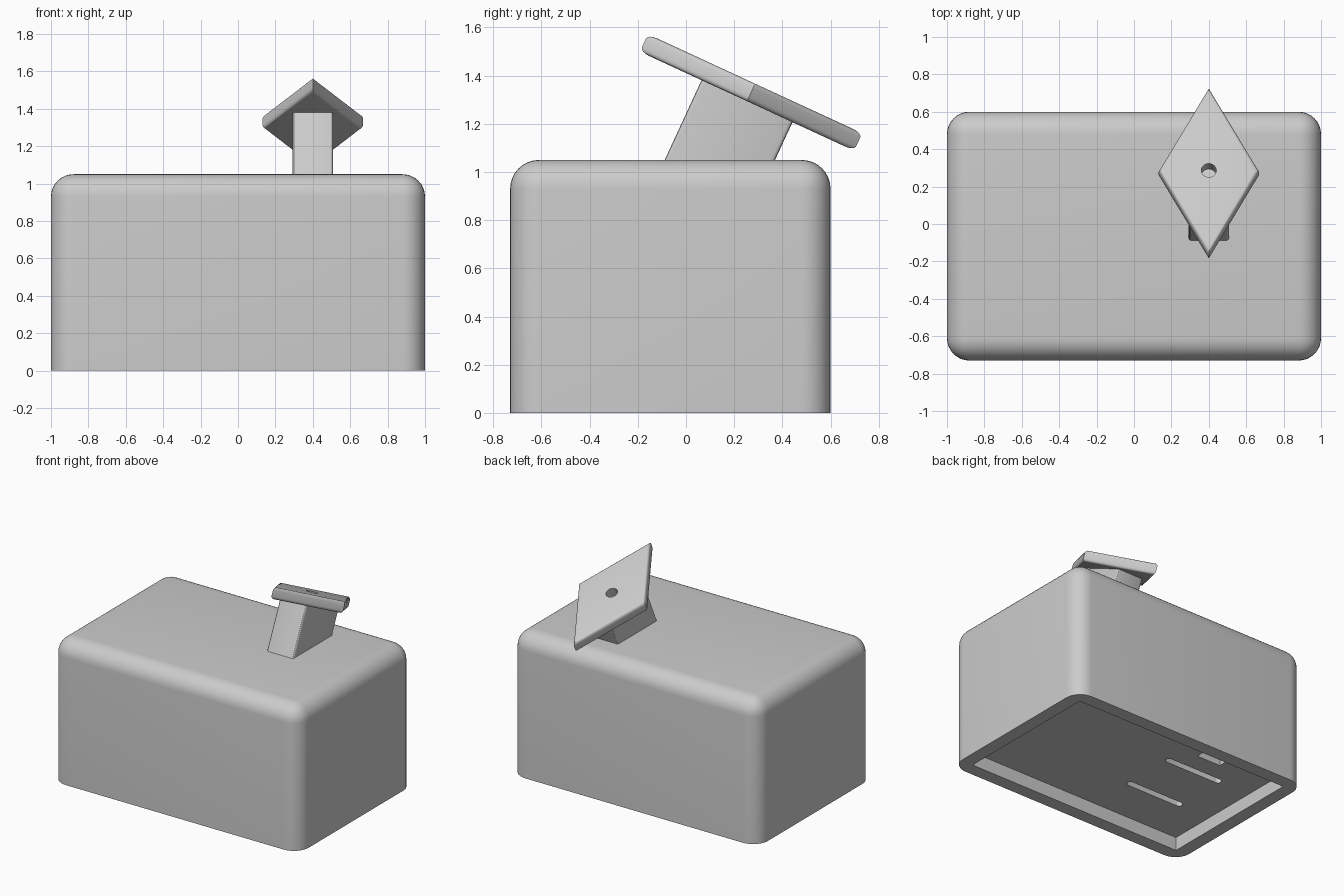
import bpy, bmesh
from math import radians
from mathutils import Matrix, Vector

cube = bpy.data.objects.get("Cube")
if cube:
    bpy.data.objects.remove(cube)

GREY = (0.6, 0.6, 0.6, 1)
mat = bpy.data.materials.new("plain grey")
mat.use_nodes = True
mat.diffuse_color = GREY
mat.node_tree.nodes["Principled BSDF"].inputs["Base Color"].default_value = GREY


def prism(name, outline, z0, z1):
    """Extrude a closed outline from z0 to z1; returns object and bmesh."""
    bm = bmesh.new()
    base = bm.faces.new([bm.verts.new((x, y, z0)) for x, y in outline])
    ext = bmesh.ops.extrude_face_region(bm, geom=[base])["geom"]
    bmesh.ops.translate(bm, vec=(0, 0, z1 - z0),
                        verts=[g for g in ext if isinstance(g, bmesh.types.BMVert)])
    bmesh.ops.recalc_face_normals(bm, faces=bm.faces)
    obj = bpy.data.objects.new(name, bpy.data.meshes.new(name))
    bpy.context.collection.objects.link(obj)
    obj.data.materials.append(mat)
    return obj, bm


def finish(obj, bm, rounded=None, radius=0.0, segments=4):
    """Round the edges picked by a rule and store the mesh."""
    if rounded:
        bmesh.ops.bevel(bm, geom=[e for e in bm.edges if rounded(e)], offset=radius,
                        segments=segments, profile=0.5, affect="EDGES", clamp_overlap=True)
    bm.to_mesh(obj.data)
    bm.free()
    return obj


def rect(x, y, w, d):
    return [(x - w / 2, y - d / 2), (x + w / 2, y - d / 2),
            (x + w / 2, y + d / 2), (x - w / 2, y + d / 2)]


def direction(e):
    return (e.verts[1].co - e.verts[0].co).normalized()


def upright(e):
    return abs(direction(e).z) > 0.9


def cut(obj, cutter):
    """Subtract the cutter and remove it."""
    cutter.hide_render = True
    mod = obj.modifiers.new("cut", "BOOLEAN")
    mod.operation, mod.solver, mod.object = "DIFFERENCE", "EXACT", cutter
    select(obj)
    bpy.ops.object.modifier_apply(modifier=mod.name)
    bpy.data.objects.remove(cutter)


def select(obj):
    bpy.ops.object.select_all(action="DESELECT")
    obj.select_set(True)
    bpy.context.view_layer.objects.active = obj


# Body: large box, rounded everywhere but around the base
MID_Y, HEIGHT = -0.065, 1.05
body = finish(*prism("body", rect(0, MID_Y, 2, 1.33), 0, HEIGHT),
              lambda e: any(v.co.z > 0.5 for v in e.verts), 0.12, 8)

# Underside: shallow recess, two slots and a square socket
cut(body, finish(*prism("recess", rect(0, MID_Y, 1.8, 1.13), -0.1, 0.1)))
for side in (-1, 1):
    slot = prism("slot", rect(-0.41, MID_Y + side * 0.205, 0.48, 0.05), 0.05, 0.25)
    cut(body, finish(*slot, upright, 0.024, 4))
cut(body, finish(*prism("socket", rect(-0.4, 0.4, 0.2, 0.18), 0.05, 0.25)))

# Tilted frame shared by the post and the plate
tilt = Matrix.Translation(Vector((0.4, 0.27, 1.33))) @ Matrix.Rotation(radians(-24.8), 4, "X")

# Post: rectangular, sunk into the body
post = finish(*prism("post", rect(0, 0, 0.216, 0.416), -0.5, -0.035), upright, 0.015, 3)

# Plate: diamond with softened rims and a small blind hole
plate = finish(*prism("diamond_plate", [(0, -0.49), (0.268, 0), (0, 0.49), (-0.268, 0)],
                      -0.04, 0.04),
               lambda e: not upright(e), 0.02, 4)
drill, bm = prism("hole", rect(0, 0, 0.08, 0.08), -0.03, 0.1)
bm.clear()
bmesh.ops.create_cone(bm, cap_ends=True, segments=32, radius1=0.04, radius2=0.04,
                      depth=0.13, matrix=Matrix.Translation((0, 0, 0.035)))
cut(plate, finish(drill, bm))

for part in (post, plate):
    part.matrix_world = tilt
for part in (body, post, plate):
    select(part)
    bpy.ops.object.shade_smooth_by_angle(angle=radians(30))
